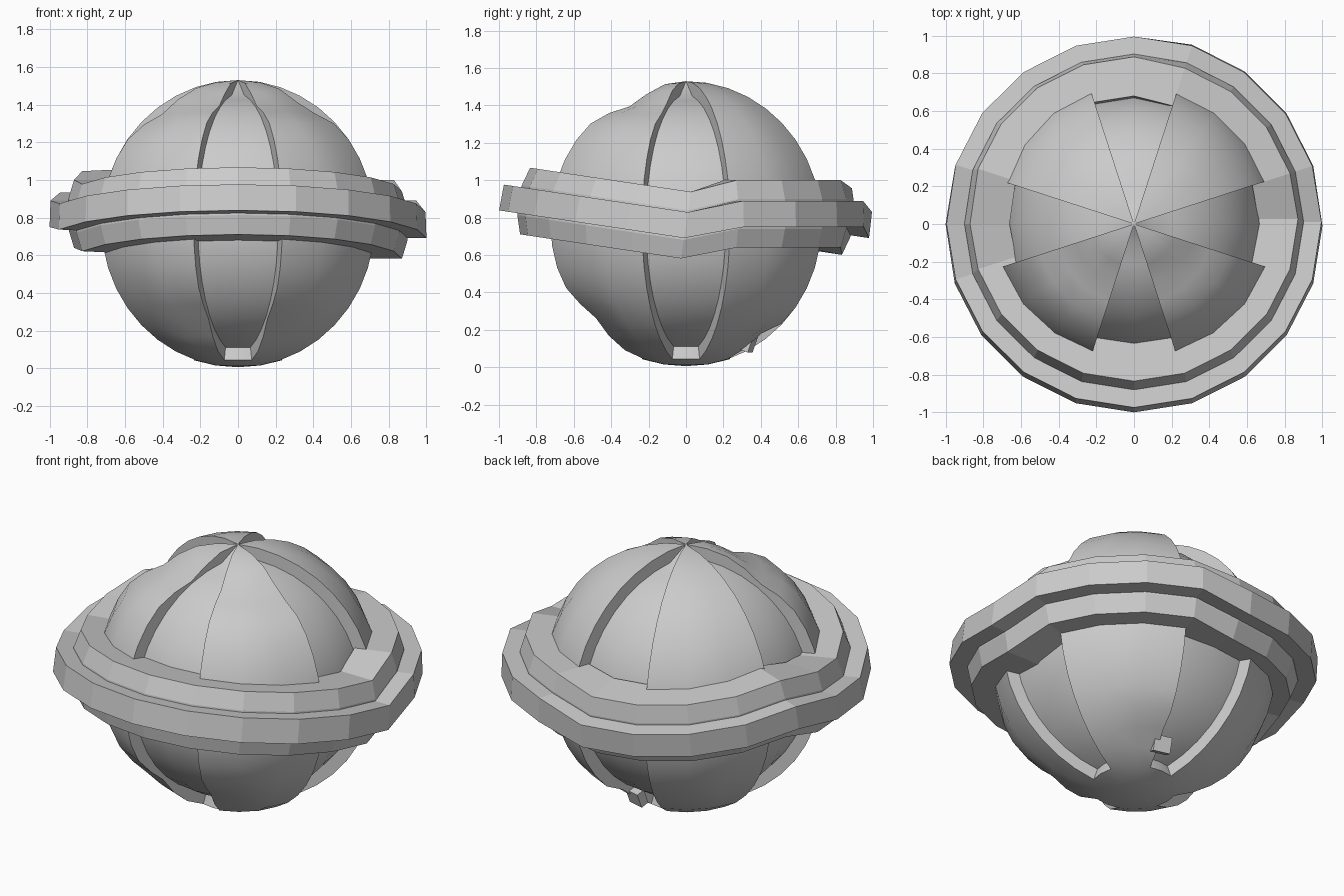
import bpy, bmesh
from math import sin, cos, radians
from mathutils import Vector

if "Cube" in bpy.data.objects:
    bpy.data.objects.remove(bpy.data.objects["Cube"])

SEG, RINGS = 20, 20
R_OUT, R_IN, CZ = 0.762, 0.69, 0.768


def direction(az, pol):
    a, p = radians(az), radians(pol)
    return Vector((sin(p) * cos(a), sin(p) * sin(a), cos(p)))


def make_object(name, bm, angle=None):
    bmesh.ops.remove_doubles(bm, verts=bm.verts, dist=0.0005)
    bmesh.ops.recalc_face_normals(bm, faces=bm.faces)
    mesh = bpy.data.meshes.new(name)
    bm.to_mesh(mesh)
    bm.free()
    ob = bpy.data.objects.new(name, mesh)
    bpy.context.collection.objects.link(ob)
    if angle:
        bpy.ops.object.select_all(action='DESELECT')
        ob.select_set(True)
        bpy.context.view_layer.objects.active = ob
        bpy.ops.object.shade_smooth_by_angle(angle=radians(angle))
    return ob


# Battered spots on the shell: direction, width, depth
DENTS = [(direction(295, 27), 0.20, 0.06), (direction(245, 27), 0.20, 0.06),
         (direction(335, 32), 0.18, 0.05), (direction(205, 36), 0.18, 0.05),
         (direction(292, 134), 0.20, 0.05), (direction(248, 134), 0.20, 0.05),
         (direction(66, 146), 0.13, 0.05)]


# Globe: four raised panels (three segments) between four grooves (two segments)
def raised(i, j):
    return j >= 18 or (i % SEG) % 5 in (1, 2, 3)


bm = bmesh.new()
cache = {}


def vert(i, j, high):
    key = (i % SEG, j, high)
    if key not in cache:
        d = direction(i * 18, j * 9)
        if high or j in (0, RINGS):
            r = R_OUT - sum(depth * 2.718 ** (-((d - c).length / w) ** 2)
                            for c, w, depth in DENTS)
        else:
            r = R_IN
        cache[key] = bm.verts.new(d * r + Vector((0, 0, CZ)))
    return cache[key]


def face(vs):
    vs = list(dict.fromkeys(vs))
    if len(vs) > 2:
        bm.faces.new(vs)


for j in range(RINGS):
    for i in range(SEG):
        h = raised(i, j)
        corners = [(i, j), (i, j + 1), (i + 1, j + 1), (i + 1, j)]
        if j == 0:
            corners = [(0, 0), (i, 1), (i + 1, 1)]
        elif j == RINGS - 1:
            corners = [(i, j), (0, RINGS), (i + 1, j)]
        face([vert(a, b, h or b == RINGS) if b else vert(0, 0, True) for a, b in corners])
        if raised(i - 1, j) != h:                       # groove side walls
            top = (0, 0) if j == 0 else (i, j)
            face([vert(*top, True), vert(i, j + 1, True), vert(i, j + 1, False),
                  vert(*top, True) if j == 0 else vert(i, j, False)])
        if j and raised(i, j - 1) != h:                 # groove end at the bottom cap
            face([vert(i, j, True), vert(i + 1, j, True),
                  vert(i + 1, j, False), vert(i, j, False)])
globe = make_object("grooved_globe", bm, 30)


# Belts: 20-sided rings whose front half and back-left quarter are bent out of line
def bend(v, k):
    pz, s, c = 0.82, 0.148, 0.989
    x, y, dz = v.x, v.y, v.z - pz
    if 11 <= k <= 20:
        return Vector((x, y * c + dz * s, pz + dz * c - y * s - 0.06))
    if 5 <= k <= 9:
        return Vector((x, y * c + dz * s, pz + dz * c - y * s + 0.088))
    return v


def belt(name, profile):
    b = bmesh.new()
    loops = []
    for k in range(1, SEG + 1):
        loops.append([b.verts.new(bend(Vector((r * cos(radians(18 * k)),
                                               r * sin(radians(18 * k)), z)), k))
                      for r, z in profile])
    n = len(profile)
    for k in range(SEG):
        p, q = loops[k], loops[(k + 1) % SEG]
        for m in range(n):
            b.faces.new((p[m], q[m], q[(m + 1) % n], p[(m + 1) % n]))
    return make_object(name, b)


belt("inner_belt", [(0.66, 0.64), (0.87, 0.64), (0.90, 0.74),
                    (0.90, 0.90), (0.87, 1.0), (0.66, 1.0)])
belt("outer_rim", [(0.88, 0.75), (1.0, 0.75), (0.995, 0.89), (0.88, 0.89)])

# Loose shard by the lower back groove
bm = bmesh.new()
bmesh.ops.create_cube(bm, size=1)
shard = make_object("loose_shard", bm)
shard.scale = (0.10, 0.05, 0.09)
shard.location = (0.09, 0.335, 0.13)
shard.rotation_euler = (radians(-20), 0, radians(-15))
